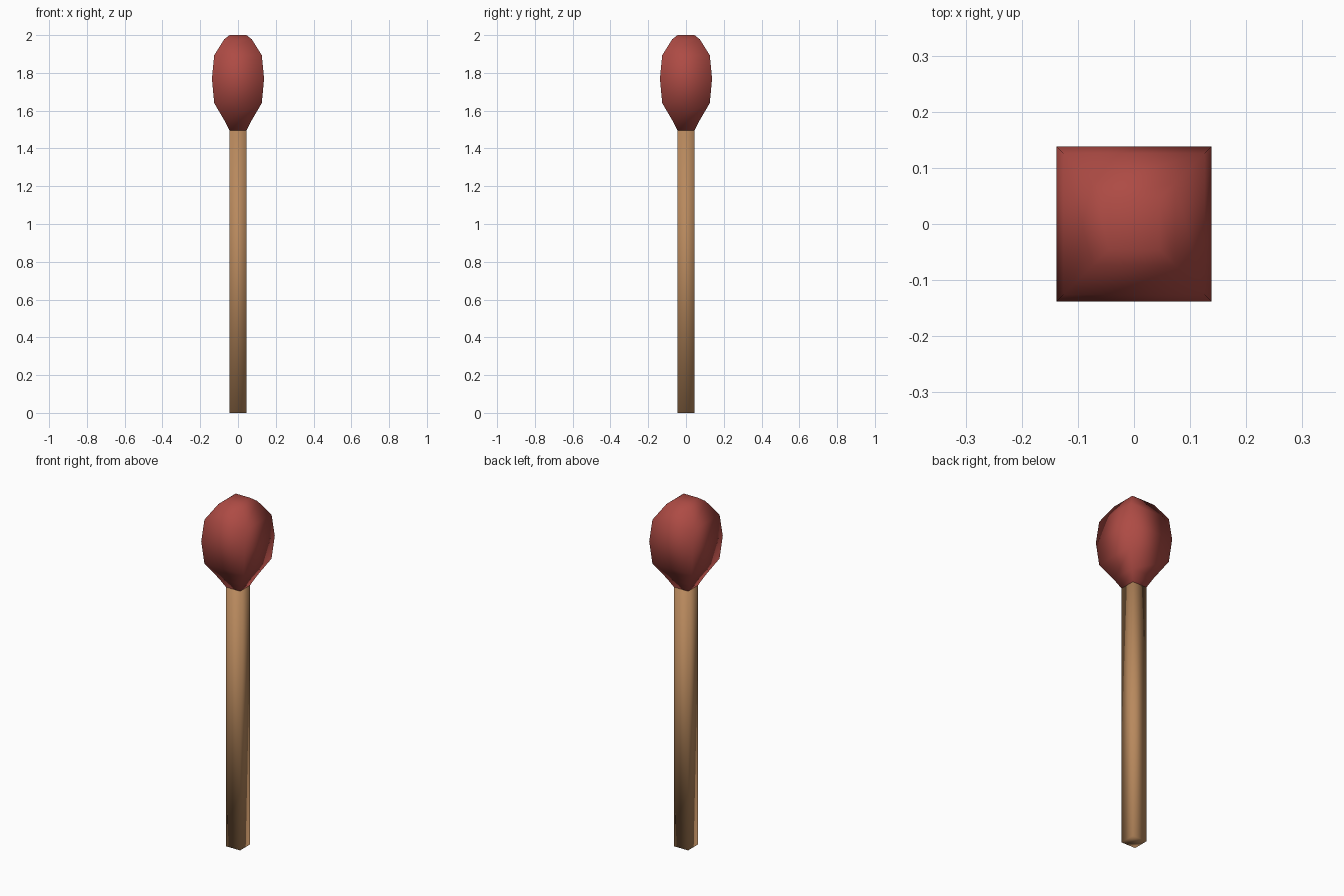
import bpy
import bmesh

if "Cube" in bpy.data.objects:
    bpy.data.objects.remove(bpy.data.objects["Cube"])


def material(name, rgb):
    m = bpy.data.materials.new(name)
    m.diffuse_color = (*rgb, 1)
    m.use_nodes = True
    m.node_tree.nodes["Principled BSDF"].inputs["Base Color"].default_value = m.diffuse_color
    return m


def square_loft(name, profile, mat):
    """Stack square rings given as (half width, height), cap both ends."""
    bm = bmesh.new()
    rings = []
    for r, z in profile:
        rings.append([bm.verts.new((sx * r, sy * r, z))
                      for sx, sy in ((-1, -1), (1, -1), (1, 1), (-1, 1))])
    for a, b in zip(rings, rings[1:]):
        for i in range(4):
            j = (i + 1) % 4
            bm.faces.new((a[i], a[j], b[j], b[i]))
    bm.faces.new(rings[0][::-1])
    bm.faces.new(rings[-1])
    for f in bm.faces:
        f.smooth = True
    mesh = bpy.data.meshes.new(name)
    bm.to_mesh(mesh)
    bm.free()
    mesh.materials.append(mat)
    obj = bpy.data.objects.new(name, mesh)
    bpy.context.collection.objects.link(obj)
    return obj


wood = material("wood", (0.48, 0.25, 0.11))
red = material("match red", (0.42, 0.07, 0.058))

# Square wooden stick
square_loft("stick", [(0.045, 0), (0.045, 1.497)], wood)

# Bulging square head
square_loft("match_head", [
    (0.045, 1.495), (0.073, 1.55), (0.126, 1.64), (0.138, 1.77),
    (0.126, 1.893), (0.073, 1.978), (0.045, 2.0)], red)
